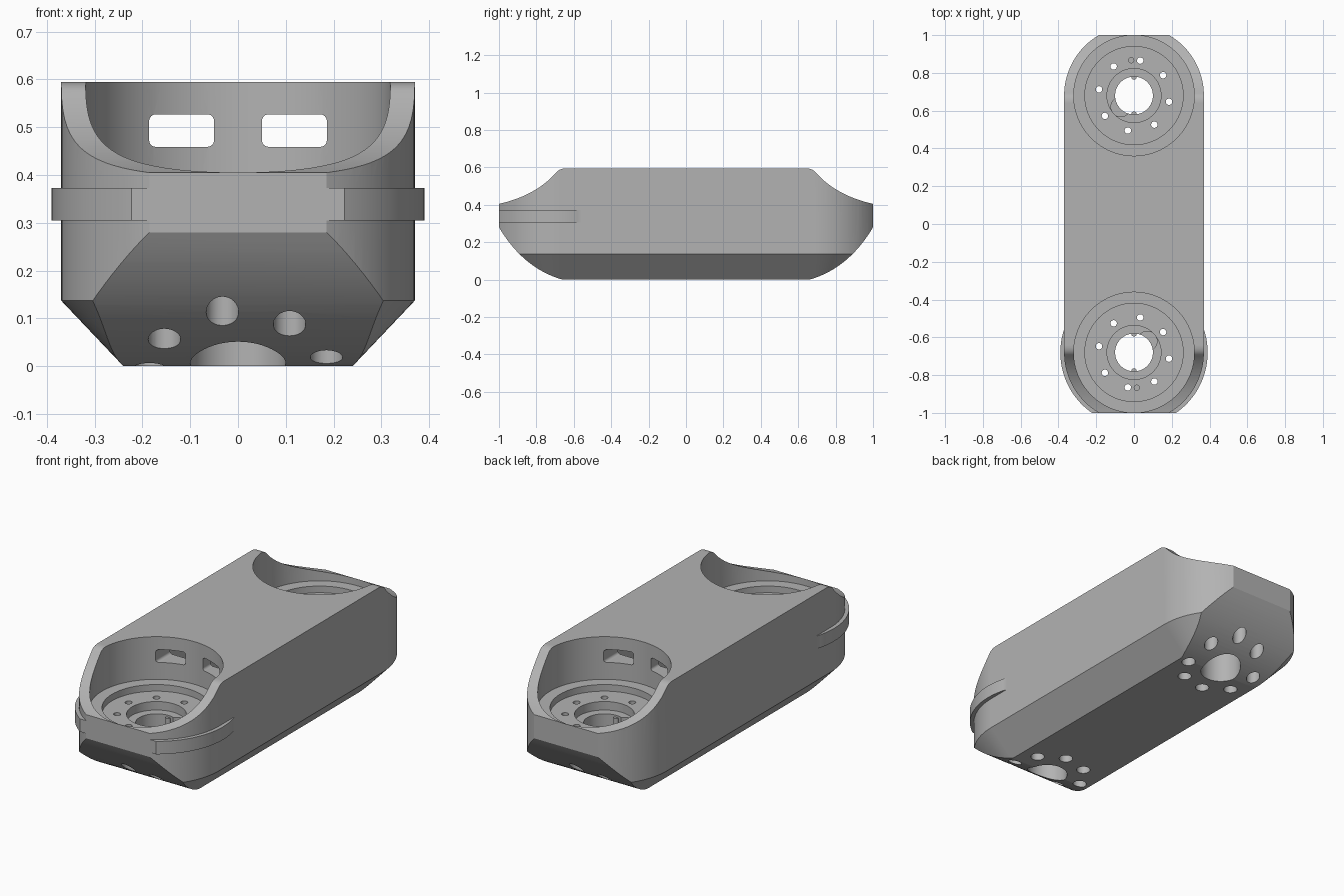
import bpy, bmesh
from math import cos, sin, pi, radians
from mathutils import Vector

if "Cube" in bpy.data.objects:
    bpy.data.objects.remove(bpy.data.objects["Cube"])

PIVOT = 0.68      # distance of each joint axis from the middle
RADIUS = 0.37     # half width of the link

grey = bpy.data.materials.new("plain grey")
grey.use_nodes = True
grey.diffuse_color = (0.45, 0.45, 0.45, 1)
grey.node_tree.nodes["Principled BSDF"].inputs["Base Color"].default_value = (0.45, 0.45, 0.45, 1)


def add_loft(bm, rings):
    """Skin a stack of equal-length rings and cap both ends."""
    loops = [[bm.verts.new(p) for p in ring] for ring in rings]
    n = len(loops[0])
    for a, b in zip(loops, loops[1:]):
        for i in range(n):
            bm.faces.new((a[i], a[(i + 1) % n], b[(i + 1) % n], b[i]))
    bm.faces.new(loops[0][::-1])
    bm.faces.new(loops[-1])


def make(name, *lofts):
    bm = bmesh.new()
    for rings in lofts:
        add_loft(bm, rings)
    bmesh.ops.recalc_face_normals(bm, faces=bm.faces)
    mesh = bpy.data.meshes.new(name)
    bm.to_mesh(mesh)
    bm.free()
    mesh.materials.append(grey)
    ob = bpy.data.objects.new(name, mesh)
    bpy.context.collection.objects.link(ob)
    return ob


def lathe(x, y, steps, n=96):
    """Rings of a turned shape; steps are (radius, height) pairs."""
    return [[(x + r * cos(2 * pi * i / n), y + r * sin(2 * pi * i / n), z)
             for i in range(n)] for r, z in steps]


def stadium(r, z, n=48):
    ring = []
    for side in (1, -1):
        for i in range(n + 1):
            a = pi * i / n
            ring.append((side * r * cos(a), side * (PIVOT + r * sin(a)), z))
    return ring


def bezier(a, b, c, n=20):
    a, b, c = Vector(a), Vector(b), Vector(c)
    return [a * (1 - t) ** 2 + b * 2 * t * (1 - t) + c * t * t
            for t in (i / n for i in range(n + 1))]


def rounded_slot(x, z, w, h, r, y0, y1):
    """Rounded rectangle pushed along y."""
    ring = []
    for q, (sx, sz) in enumerate(((1, 1), (-1, 1), (-1, -1), (1, -1))):
        for i in range(7):
            a = (q + i / 6) * pi / 2
            ring.append((x + sx * (w - r) + r * cos(a), z + sz * (h - r) + r * sin(a)))
    return [[(px, y, pz) for px, pz in ring] for y in (y0, y1)]


def combine(body, other, operation):
    other.hide_render = True
    mod = body.modifiers.new(other.name, 'BOOLEAN')
    mod.operation, mod.object, mod.solver = operation, other, 'EXACT'
    bpy.context.view_layer.objects.active = body
    bpy.ops.object.modifier_apply(modifier=mod.name)
    bpy.data.objects.remove(other)


# Chamfered link body with the front collar band
body = make("link_body", [stadium(0.24, 0), stadium(RADIUS, 0.137), stadium(RADIUS, 0.595)])
collar = make("collar_band", lathe(0, -PIVOT, [(0.39, 0.305), (0.39, 0.373)]))
combine(body, collar, 'UNION')

# Side profile: scooped top ends, bowed lower ends
half = (bezier((0.66, -0.0), (0.87, 0.06), (1, 0.28))
        + bezier((1, 0.405), (0.80, 0.45), (0.69, 0.577))
        + bezier((0.69, 0.577), (0.672, 0.595), (0.64, 0.595), 6)[1:])
outline = [(p.x, p.y) for p in half] + [(-p.x, p.y) for p in reversed(half)]
profile = make("side_profile", [[(x, y, z) for y, z in outline] for x in (-0.6, 0.6)])
combine(body, profile, 'INTERSECT')

# Inner cavity and the cable windows opening into it
cavity = make("cavity", rounded_slot(0, 0.32, 0.31, 0.22, 0.03, -0.3, 0.3))
combine(body, cavity, 'DIFFERENCE')
windows = make("windows", *[rounded_slot(s * 0.118, 0.493, 0.068, 0.034, 0.014, -0.5, 0.5)
                            for s in (-1, 1)])
combine(body, windows, 'DIFFERENCE')

# Joint sockets, the rear one being the front one turned half way round
for end, side in (("front", -1), ("back", 1)):
    y = side * PIVOT
    socket = make(end + "_socket", lathe(0, y, [
        (0.1, -0.1), (0.1, 0.29), (0.143, 0.29), (0.143, 0.335),
        (0.26, 0.335), (0.26, 0.37), (0.319, 0.37), (0.319, 0.8)]))
    combine(body, socket, 'DIFFERENCE')
    holes = []
    for k in range(8):
        a = radians(45 * k - 10)
        holes.append(lathe(0.188 * cos(a), y + 0.188 * sin(a),
                           [(0.034, -0.1), (0.034, 0.22), (0.017, 0.22), (0.017, 0.36)], 32))
    holes.append(lathe(-side * 0.015, y + side * 0.187, [(0.014, 0.3), (0.014, 0.36)], 24))
    combine(body, make(end + "_bolt_holes", *holes), 'DIFFERENCE')
    pocket = make(end + "_pocket", lathe(-side * 0.07, y - side * 0.06,
                                         [(0.052, 0.17), (0.052, 0.31)], 32))
    combine(body, pocket, 'DIFFERENCE')
    # Small keys on the bore wall
    make(end + "_bore_keys", *[lathe(0, y + s * 0.098, [(0.014, 0.18), (0.014, 0.28)], 20)
                               for s in (-1, 1)])

# Smooth curved walls, crisp edges
for ob in bpy.context.collection.objects:
    if ob.type == 'MESH' and grey.name in ob.data.materials:
        bpy.ops.object.select_all(action='DESELECT')
        ob.select_set(True)
        bpy.context.view_layer.objects.active = ob
        bpy.ops.object.shade_smooth_by_angle(angle=radians(25))
weighted = body.modifiers.new("even_shading", 'WEIGHTED_NORMAL')
weighted.keep_sharp = True
